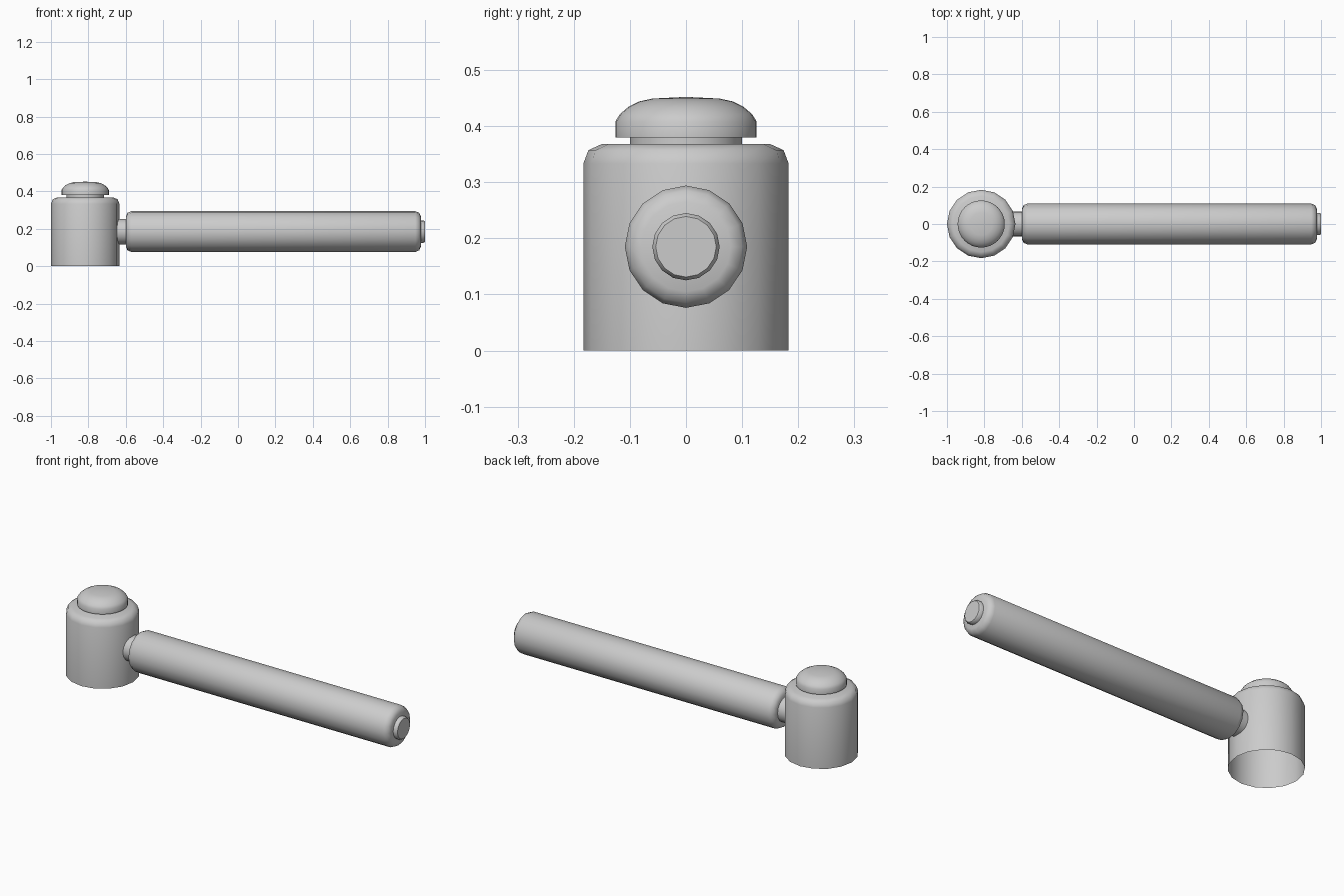
import bpy
import bmesh
import math
from mathutils import Matrix, Vector

cube = bpy.data.objects.get("Cube")
if cube:
    bpy.data.objects.remove(cube, do_unlink=True)

grey = bpy.data.materials.new("plain grey")
grey.use_nodes = True
grey.diffuse_color = (0.6, 0.6, 0.6, 1)
grey.node_tree.nodes["Principled BSDF"].inputs["Base Color"].default_value = (0.6, 0.6, 0.6, 1)


def lathe(name, profile, sides, location, along_x=False):
    """Spin (radius, height) points around z; zero radii close the ends."""
    bm = bmesh.new()
    verts = [bm.verts.new((r, 0, h)) for r, h in profile]
    edges = [bm.edges.new(pair) for pair in zip(verts, verts[1:])]
    bmesh.ops.spin(bm, geom=verts + edges, cent=(0, 0, 0), axis=(0, 0, 1),
                   angle=math.tau, steps=sides, use_duplicate=False)
    bmesh.ops.remove_doubles(bm, verts=bm.verts, dist=0.0001)
    bmesh.ops.recalc_face_normals(bm, faces=bm.faces)
    # Open shells: make sure the wall normals point away from the axis
    wall = max(bm.faces, key=lambda f: f.calc_area())
    centre = wall.calc_center_median()
    if wall.normal.dot(Vector((centre.x, centre.y, 0))) < 0:
        bmesh.ops.reverse_faces(bm, faces=bm.faces)
    if along_x:
        bm.transform(Matrix.Rotation(math.pi / 2, 4, "Y"))
    mesh = bpy.data.meshes.new(name)
    bm.to_mesh(mesh)
    bm.free()
    mesh.materials.append(grey)
    obj = bpy.data.objects.new(name, mesh)
    obj.location = location
    bpy.context.collection.objects.link(obj)
    bpy.ops.object.select_all(action="DESELECT")
    obj.select_set(True)
    bpy.context.view_layer.objects.active = obj
    bpy.ops.object.shade_smooth_by_angle(angle=math.radians(50))
    return obj


HEAD_X, AXIS_Z = -0.817, 0.185

# Hollow head, open at the bottom
lathe("head", [(0.183, 0), (0.183, 0.333), (0.174, 0.357), (0.15, 0.368), (0, 0.368)],
      16, (HEAD_X, 0, 0))

# Domed button on a short stem
lathe("button_stem", [(0.1, 0.36), (0.1, 0.385)], 32, (HEAD_X, 0, 0))
lathe("button", [(0, 0.38), (0.126, 0.38), (0.126, 0.408), (0.118, 0.421), (0.103, 0.434),
                 (0.083, 0.444), (0.06, 0.449), (0, 0.452)], 32, (HEAD_X, 0, 0))

# Neck joining head and handle
lathe("neck", [(0.068, -0.66), (0.068, -0.58)], 16, (0, 0, AXIS_Z), True)

# Handle with rounded ends
lathe("handle", [(0, -0.6), (0.08, -0.6), (0.1, -0.591), (0.109, -0.57),
                 (0.109, 0.948), (0.1, 0.969), (0.08, 0.978), (0, 0.978)],
      16, (0, 0, AXIS_Z), True)

# Small plug at the handle end
lathe("end_plug", [(0.06, 0.97), (0.06, 0.992), (0.054, 1), (0, 1)], 16, (0, 0, AXIS_Z), True)
